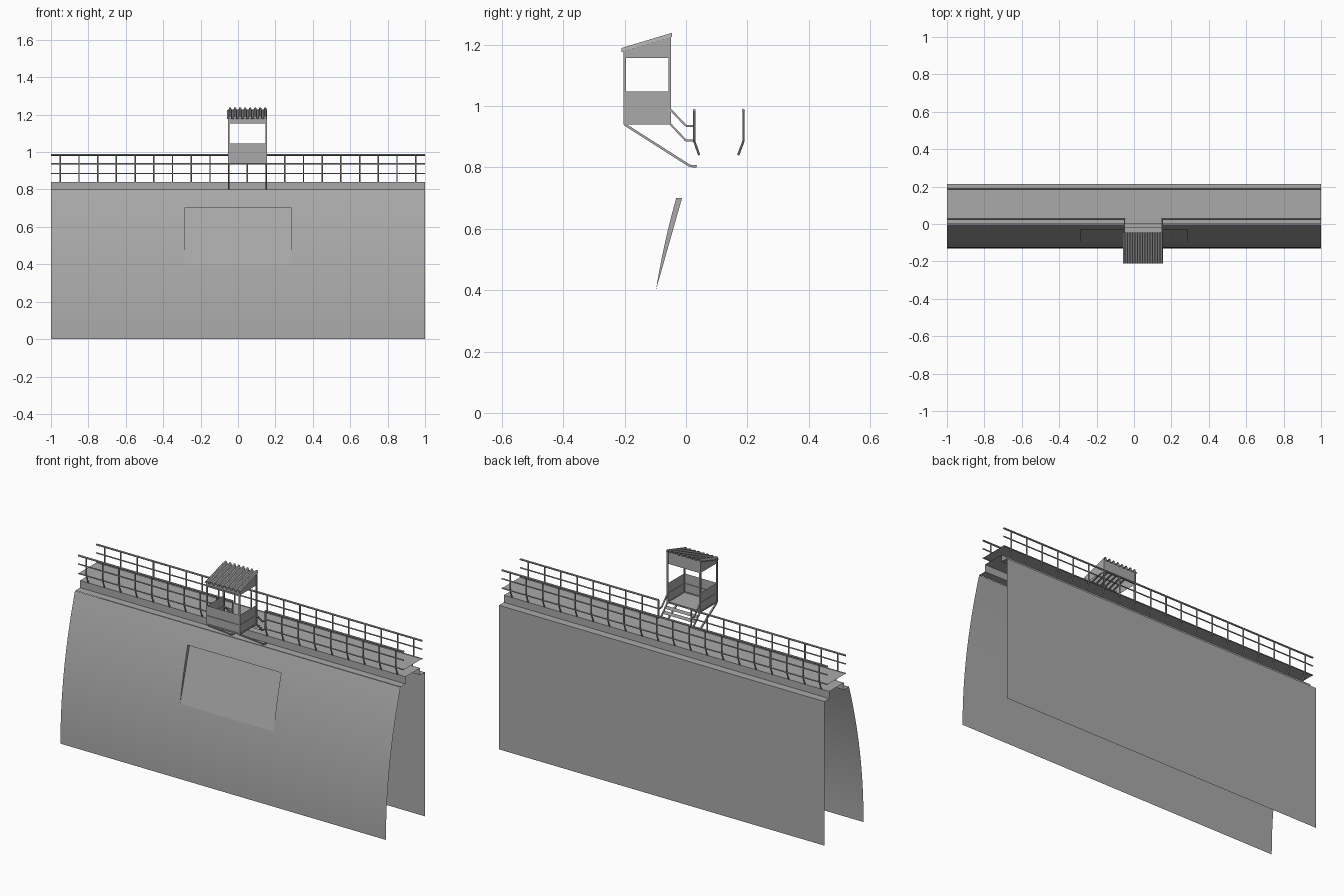
import bpy, bmesh, math
from mathutils import Vector, Matrix

cube = bpy.data.objects.get("Cube")
if cube:
    bpy.data.objects.remove(cube, do_unlink=True)

GREY = (0.40, 0.40, 0.40, 1)
concrete = bpy.data.materials.new("plain grey")
concrete.use_nodes = True
concrete.diffuse_color = GREY
concrete.node_tree.nodes["Principled BSDF"].inputs["Base Color"].default_value = GREY


def finish(name, bm, smooth=False):
    """Turn a bmesh into a named object."""
    bmesh.ops.remove_doubles(bm, verts=bm.verts, dist=1e-5)
    mesh = bpy.data.meshes.new(name)
    bm.to_mesh(mesh)
    bm.free()
    mesh.materials.append(concrete)
    ob = bpy.data.objects.new(name, mesh)
    bpy.context.collection.objects.link(ob)
    if smooth:
        bpy.ops.object.select_all(action='DESELECT')
        ob.select_set(True)
        bpy.context.view_layer.objects.active = ob
        bpy.ops.object.shade_smooth_by_angle(angle=math.radians(30))
    return ob


def face(bm, *points):
    return bm.faces.new([bm.verts.new(p) for p in points])


def sweep(bm, profile, x0, x1):
    """Sheet made by running a (y, z) profile along x."""
    for a, b in zip(profile, profile[1:]):
        face(bm, (x0, *a), (x1, *a), (x1, *b), (x0, *b))


def bar(bm, a, b, radius=0.004, sides=8):
    """Straight bar between two points."""
    a, b = Vector(a), Vector(b)
    d = b - a
    turn = d.to_track_quat('Z', 'Y').to_matrix().to_4x4()
    spin = Matrix.Rotation(math.pi / sides, 4, 'Z')
    bmesh.ops.create_cone(bm, cap_ends=True, segments=sides, radius1=radius,
                          radius2=radius, depth=d.length,
                          matrix=Matrix.Translation((a + b) / 2) @ turn @ spin)


def path(bm, points, radius=0.004, sides=8):
    for a, b in zip(points, points[1:]):
        bar(bm, a, b, radius, sides)


def curve(z0, z1, steps):
    """Bulging front of the wall."""
    zs = [z0 + (z1 - z0) * i / steps for i in range(steps + 1)]
    return [(-0.13 + 0.2 * z * z, z) for z in zs]


# Curved front wall, with an opening for the recess
RX, RZ0, RZ1 = 0.287, 0.40, 0.70
low, mid, high = curve(0, RZ0, 8), curve(RZ0, RZ1, 6), curve(RZ1, 0.8, 2)
bm = bmesh.new()
for x0, x1 in ((-1, -RX), (RX, 1)):
    sweep(bm, low + mid[1:] + high[1:], x0, x1)
sweep(bm, low, -RX, RX)
sweep(bm, high, -RX, RX)
finish("front_wall", bm, True)

# Flat recess panel with its side and top faces
bm = bmesh.new()
inner = (-0.013, RZ1)
sweep(bm, [mid[0], inner, mid[-1]], -RX, RX)
for x, order in ((-RX, 1), (RX, -1)):
    face(bm, *[(x, *p) for p in (mid + [inner])[::-order]])
finish("wall_recess", bm)

# Stepped crest and flat back wall
bm = bmesh.new()
sweep(bm, [(0, 0.8), (0.043, 0.8), (0.043, 0.84), (0.17, 0.84),
           (0.17, 0.8), (0.213, 0.8), (0.213, 0)], -1, 1)
finish("crest_and_back_wall", bm)

# Walkway sheet above the crest
DECK, FRONT, BACK = 0.885, 0.027, 0.187
bm = bmesh.new()
sweep(bm, [(FRONT, DECK), (BACK, DECK)], -1, 1)
finish("walkway_deck", bm)

# Railings: posts with bent feet, and two rails; the front has a gap for the stairs
CX0, CX1 = -0.05, 0.15


def railing(name, y, foot_y, spans):
    bm = bmesh.new()
    for x0, x1 in spans:
        bar(bm, (x0, y, 0.985), (x1, y, 0.985), 0.005)
        bar(bm, (x0, y, 0.938), (x1, y, 0.938), 0.0035)
        bar(bm, (x0, y, DECK), (x1, y, DECK), 0.003)
        for i in range(20):
            x = -0.95 + 0.1 * i
            if x0 - 0.01 < x < x1 + 0.01:
                path(bm, [(x, foot_y, 0.84), (x, y, DECK), (x, y, 0.985)])
    finish(name, bm, True)


railing("front_railing", FRONT, 0.043, [(-1, CX0), (CX1, 1)])
railing("back_railing", BACK, 0.17, [(-1, 1)])

# Cabin shell: floor, low walls on three sides, header panels under the roof
CY0, CY1, FLOOR, SILL, HEAD = -0.2, -0.053, 0.943, 1.047, 1.157


def roof_z(y):
    return 1.18 + (y + 0.21) * 0.30


bm = bmesh.new()
face(bm, (CX0, CY0, FLOOR), (CX1, CY0, FLOOR), (CX1, CY1, FLOOR), (CX0, CY1, FLOOR))
face(bm, (CX0, CY0, FLOOR), (CX1, CY0, FLOOR), (CX1, CY0, SILL), (CX0, CY0, SILL))
for y in (CY0, CY1):
    face(bm, (CX0, y, HEAD), (CX1, y, HEAD), (CX1, y, roof_z(y)), (CX0, y, roof_z(y)))
for x in (CX0, CX1):
    face(bm, (x, CY0, FLOOR), (x, CY1, FLOOR), (x, CY1, SILL), (x, CY0, SILL))
    face(bm, (x, CY0, HEAD), (x, CY1, HEAD), (x, CY1, roof_z(CY1)), (x, CY0, roof_z(CY0)))
finish("cabin_panels", bm)

# Cabin frame: corner posts, sill bands, slanted braces down to the wall
bm = bmesh.new()
for x in (CX0, CX1):
    for y in (CY0, CY1):
        bar(bm, (x, y, FLOOR), (x, y, roof_z(y)), 0.0055, 4)
    for z in (FLOOR, 0.99):
        bar(bm, (x, CY0, z), (x, CY1, z), 0.005, 4)
    path(bm, [(x, CY0, FLOOR - 0.003), (x, 0.012, 0.805), (x, 0.035, 0.803)], 0.0055, 4)
for z in (FLOOR, 0.99, HEAD):
    bar(bm, (CX0, CY0, z), (CX1, CY0, z), 0.005, 4)
bar(bm, (CX0, CY1, FLOOR), (CX1, CY1, FLOOR), 0.005, 4)
finish("cabin_frame", bm)

# Corrugated sloping roof
bm = bmesh.new()
WAVES, X0, X1 = 8, -0.06, 0.155
pitch = (X1 - X0) / WAVES
ridge = []
for i in range(WAVES):
    for t, h in ((0, 0), (0.3, 0), (0.5, 0.013), (0.8, 0.013)):
        ridge.append((X0 + (i + t) * pitch, h))
ridge.append((X1, 0))
for (xa, ha), (xb, hb) in zip(ridge, ridge[1:]):
    ya, yb = -0.21, -0.045
    face(bm, (xa, ya, roof_z(ya) + ha - 0.004), (xb, ya, roof_z(ya) + hb - 0.004),
         (xb, yb, roof_z(yb) + hb - 0.004), (xa, yb, roof_z(yb) + ha - 0.004))
finish("cabin_roof", bm)

# Stairs from the walkway to the cabin
bm = bmesh.new()
for x in (CX0, CX1):
    for lift in (0, 0.048):
        path(bm, [(x, CY1, FLOOR + lift), (x, 0.0, DECK + 0.002 + lift),
                  (x, FRONT, DECK + 0.002 + lift)], 0.0045, 4)
finish("stair_rails", bm)

bm = bmesh.new()
for y, z in ((-0.035, 0.922), (-0.015, 0.902)):
    sweep(bm, [(y - 0.017, z), (y + 0.017, z)], CX0, CX1)
sweep(bm, [(0.0, DECK), (FRONT, DECK)], CX0, CX1)
finish("stair_treads", bm)
